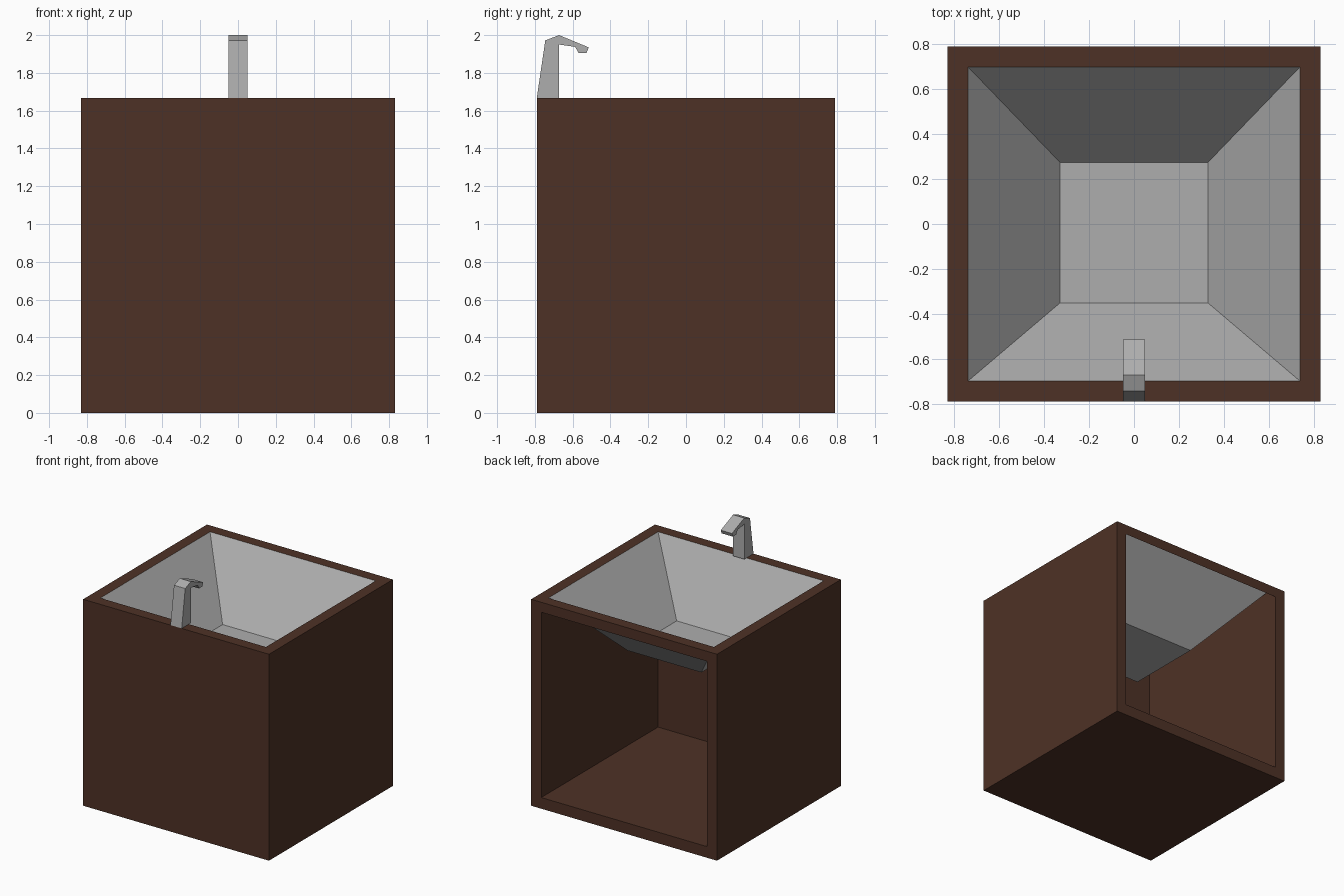
import bpy, bmesh

if "Cube" in bpy.data.objects:
    bpy.data.objects.remove(bpy.data.objects["Cube"])

W, D, H, T = 0.83, 0.79, 1.667, 0.09   # cabinet half width, half depth, height, wall


def material(name, rgb):
    m = bpy.data.materials.new(name)
    m.diffuse_color = (*rgb, 1)
    m.use_nodes = True
    m.node_tree.nodes["Principled BSDF"].inputs["Base Color"].default_value = m.diffuse_color
    return m


wood = material("dark_brown_wood", (0.076, 0.031, 0.019))
metal = material("grey_metal", (0.42, 0.42, 0.42))


def finish(bm, name, mat):
    me = bpy.data.meshes.new(name)
    bm.to_mesh(me)
    bm.free()
    me.materials.append(mat)
    ob = bpy.data.objects.new(name, me)
    bpy.context.collection.objects.link(ob)
    return ob


def ring(bm, x, y0, y1, z):
    """Four corners of a level rectangle, anticlockwise from front left."""
    return [bm.verts.new(p) for p in ((-x, y0, z), (x, y0, z), (x, y1, z), (-x, y1, z))]


def bridge(bm, a, b, sides=(0, 1, 2, 3)):
    """Quads joining two closed loops, on the chosen sides."""
    for i in sides:
        j = (i + 1) % len(a)
        bm.faces.new((a[j], b[j], b[i], a[i]))


# Cabinet: hollow box, open at the back, with a rim around the top hole
bm = bmesh.new()
base = ring(bm, W, -D, D, 0)
top = ring(bm, W, -D, D, H)
rim = ring(bm, W - T, T - D, D - T, H)
under = ring(bm, W - T, T - D, D, H - T * 0.9)
floor = ring(bm, W - T, T - D, D, T)
closed = (0, 1, 3)                      # front, right, left
bridge(bm, base, top, closed)           # outer walls
bridge(bm, top, rim)                    # rim top
bridge(bm, rim, under)                  # rim inside
bridge(bm, under, floor, closed)        # inner walls
bm.faces.new(floor)
bm.faces.new(base[::-1])
bridge(bm, [base[2], base[3], top[3], top[2]],
       [floor[2], floor[3], under[3], under[2]])   # back frame
bmesh.ops.recalc_face_normals(bm, faces=bm.faces[:])
finish(bm, "cabinet", wood)

# Basin: thin tapered tray hanging from the rim
bm = bmesh.new()
upper = ring(bm, W - T, T - D, D - T, H)
lower = ring(bm, 0.33, -0.352, 0.275, 1.19)
bridge(bm, upper, lower)
bm.faces.new(lower)
finish(bm, "basin", metal)

# Tap: side profile extruded across x
profile = [(-0.79, H), (-0.745, 1.972), (-0.672, 2.0), (-0.515, 1.935), (-0.527, 1.905),
           (-0.568, 1.905), (-0.587, 1.938), (-0.672, 1.95), (-0.672, H)]
bm = bmesh.new()
left, right = [[bm.verts.new((x, y, z)) for y, z in profile] for x in (-0.05, 0.05)]
bm.faces.new(left)
bm.faces.new(right)
bridge(bm, left, right, range(len(profile)))
bmesh.ops.recalc_face_normals(bm, faces=bm.faces[:])
finish(bm, "tap", metal)
